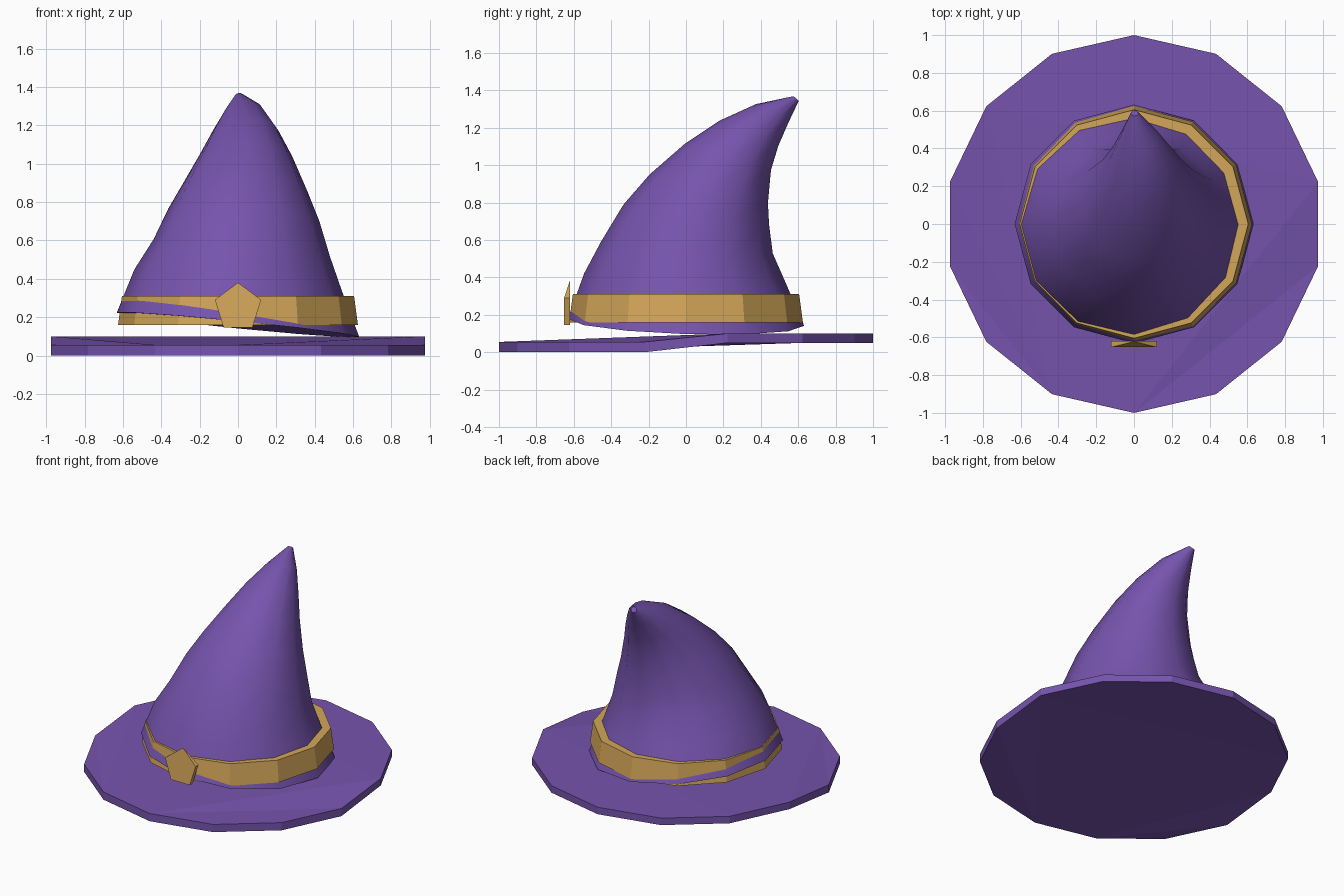
import bpy, bmesh, math

if "Cube" in bpy.data.objects:
    bpy.data.objects.remove(bpy.data.objects["Cube"])


def material(name, rgb):
    m = bpy.data.materials.new(name)
    m.diffuse_color = (*rgb, 1)
    m.use_nodes = True
    m.node_tree.nodes["Principled BSDF"].inputs["Base Color"].default_value = m.diffuse_color
    return m


purple = material("purple_felt", (0.18, 0.088, 0.42))
gold = material("gold_trim", (0.65, 0.38, 0.10))


def make(name, verts, faces, mat, smooth=False):
    mesh = bpy.data.meshes.new(name)
    mesh.from_pydata(verts, [], faces)
    bm = bmesh.new()
    bm.from_mesh(mesh)
    bmesh.ops.recalc_face_normals(bm, faces=bm.faces)
    bm.to_mesh(mesh)
    bm.free()
    mesh.materials.append(mat)
    obj = bpy.data.objects.new(name, mesh)
    bpy.context.collection.objects.link(obj)
    if smooth:
        bpy.ops.object.select_all(action='DESELECT')
        obj.select_set(True)
        bpy.context.view_layer.objects.active = obj
        bpy.ops.object.shade_smooth_by_angle(angle=math.radians(50))
    return obj


def loft(name, rings, mat, smooth=False):
    """Join equal rings of points into a closed tube with end caps."""
    n = len(rings[0])
    faces = [tuple(range(n))[::-1], tuple(range((len(rings) - 1) * n, len(rings) * n))]
    for r in range(len(rings) - 1):
        for i in range(n):
            j = (i + 1) % n
            faces.append((r * n + i, r * n + j, (r + 1) * n + j, (r + 1) * n + i))
    return make(name, [p for ring in rings for p in ring], faces, mat, smooth)


def circle(n, start=90):
    return [(math.cos(a), math.sin(a))
            for a in (math.radians(start + 360 * i / n) for i in range(n))]


# Brim: 14-sided slab, back half raised, with a folded step towards the front
N = 14
rim = circle(N)
lower = [(x, y, 0.05 if y > 0 else 0.0) for x, y in rim]
upper = [(x, y, 0.10 if y > 0 else 0.055) for x, y in rim]
panels = [(0, 1, 2, 11, 12, 13), (2, 3, 6), (3, 4, 6), (4, 5, 6),
          (2, 6, 7), (2, 7, 11), (7, 10, 11), (7, 8, 9, 10)]
faces = [tuple(i + N for i in f) for f in panels] + [f[::-1] for f in panels]
faces += [(i, (i + 1) % N, (i + 1) % N + N, i + N) for i in range(N)]
make("brim", lower + upper, faces, purple)

# Crown: bent cone; each ring is centre x, y, z, radius, slope in x, slope in y
crown = [
    (0.0, 0.0, 0.16, 0.632, -0.10, -0.03),
    (0.0, -0.005, 0.395, 0.54, -0.10, -0.05),
    (0.02, 0.005, 0.56, 0.46, -0.10, -0.07),
    (0.03, 0.055, 0.735, 0.393, -0.08, -0.14),
    (0.037, 0.122, 0.875, 0.325, -0.06, -0.24),
    (0.043, 0.225, 1.045, 0.24, -0.03, -0.31),
    (0.04, 0.335, 1.17, 0.172, 0.0, -0.42),
    (0.027, 0.46, 1.275, 0.10, 0.1, -0.60),
    (0.003, 0.587, 1.355, 0.02, 0.2, -0.9),
]
rings = []
for cx, cy, cz, r, sx, sy in crown:
    ry = r / math.sqrt(1 + sy * sy)
    rings.append([(cx + r * c, cy + ry * s, cz + sx * r * c + sy * ry * s)
                  for c, s in circle(12)])
loft("crown", rings, purple, smooth=True)

# Band: slightly tapered 12-sided ring around the crown
loft("band", [[(r * c, r * s, z) for c, s in circle(12)]
              for r, z in ((0.625, 0.16), (0.605, 0.31))], gold)

# Buckle: pentagon plate whose top point leans back to the band
pent = circle(5)
back = [(0.127 * c, -0.62, 0.25 + 0.13 * s) for c, s in pent]
front = [(x, -0.622 if i == 0 else -0.652, z) for i, (x, y, z) in enumerate(back)]
loft("buckle", [back, front], gold)
